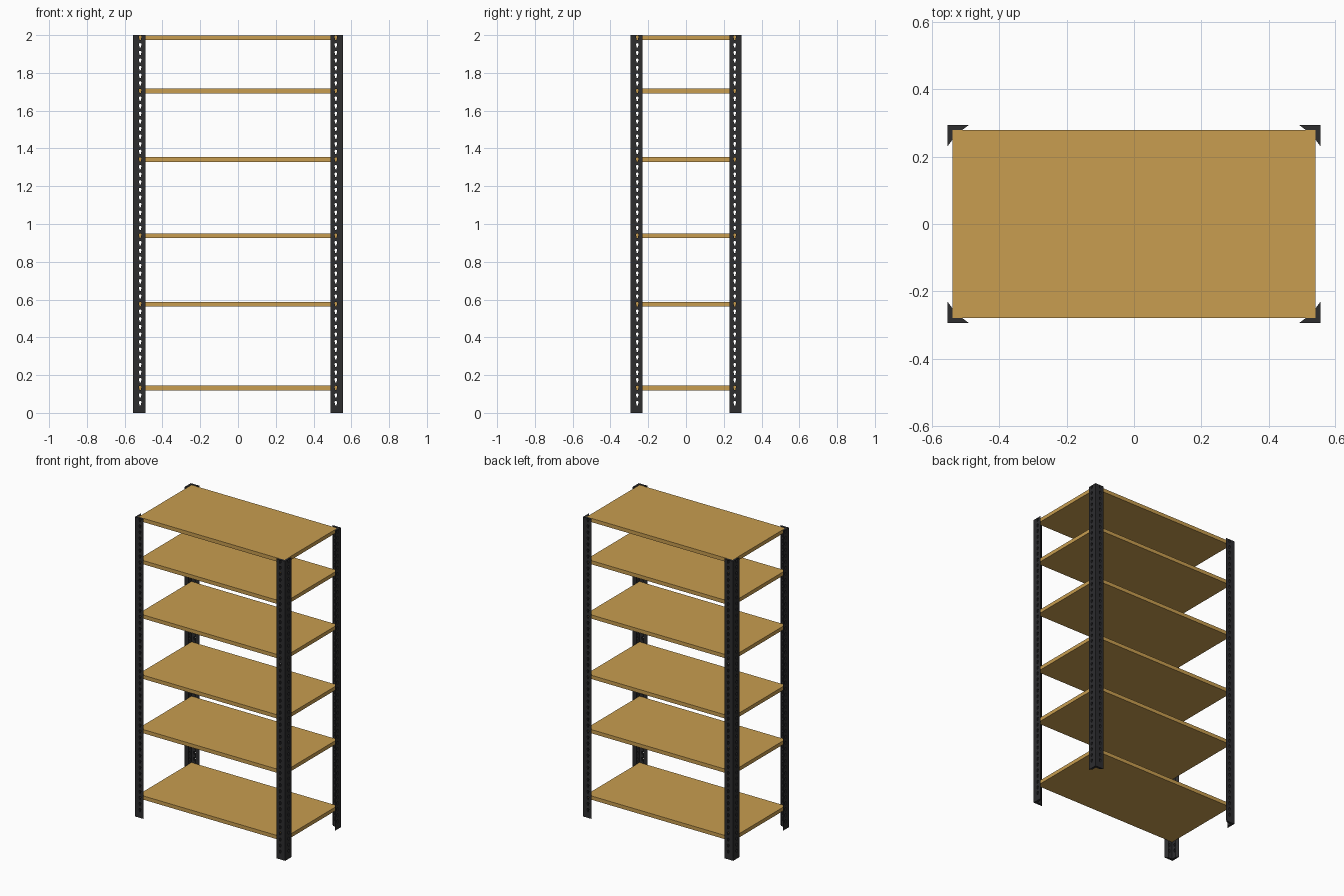
import bpy, bmesh
from math import cos, sin, pi

if "Cube" in bpy.data.objects:
    bpy.data.objects.remove(bpy.data.objects["Cube"])

HX, HY, H = 0.555, 0.295, 2.0      # outer half sizes and height
WALL, LEG, BEVEL = 0.015, 0.065, 0.02
PITCH, Z0 = 0.0403, 0.132          # hole spacing, lowest shelf centre


def material(name, rgb):
    m = bpy.data.materials.new(name)
    m.diffuse_color = (*rgb, 1)
    m.use_nodes = True
    m.node_tree.nodes["Principled BSDF"].inputs["Base Color"].default_value = m.diffuse_color
    return m


steel = material("dark_steel", (0.026, 0.026, 0.028))
wood = material("wood_board", (0.58, 0.34, 0.08))


def prism(bm, points, offset):
    """Closed prism from a loop of 3D points swept by an offset."""
    a = [bm.verts.new(p) for p in points]
    b = [bm.verts.new([c + o for c, o in zip(p, offset)]) for p in points]
    bm.faces.new(a)
    bm.faces.new(b[::-1])
    for i in range(len(a)):
        j = (i + 1) % len(a)
        bm.faces.new((a[j], a[i], b[i], b[j]))


def finish(bm, name, mat=None):
    bmesh.ops.recalc_face_normals(bm, faces=bm.faces)
    me = bpy.data.meshes.new(name)
    bm.to_mesh(me)
    bm.free()
    ob = bpy.data.objects.new(name, me)
    bpy.context.collection.objects.link(ob)
    if mat:
        me.materials.append(mat)
    return ob


# Corner posts: L profile with bevelled leg ends, mirrored to four corners
x0, y0 = -HX, -HY
profile = [(x0, y0), (x0 + LEG, y0), (x0 + LEG - BEVEL, y0 + WALL),
           (x0 + WALL, y0 + WALL), (x0 + WALL, y0 + LEG - BEVEL), (x0, y0 + LEG)]
bm = bmesh.new()
prism(bm, [(x, y, 0) for x, y in profile], (0, 0, H))
posts = finish(bm, "corner_posts", steel)

# Teardrop bolt holes: round top tapering to a narrow foot
drop = [(0.007 * cos(pi * i / 6), 0.005 + 0.007 * sin(pi * i / 6)) for i in range(7)]
drop += [(-0.003, -0.011), (0.003, -0.011)]
bm = bmesh.new()
for k in range(-2, 47):
    z = Z0 + k * PITCH
    prism(bm, [(x0 + 0.037 + u, y0 - 0.005, z + v) for u, v in drop], (0, WALL + 0.008, 0))
    prism(bm, [(x0 - 0.005, y0 + 0.037 + u, z + v) for u, v in drop], (WALL + 0.008, 0, 0))
# extend cutters fully through the wall
for v in bm.verts:
    if abs(v.co.y - (y0 + WALL + 0.003)) < 1e-5:
        v.co.y += 0.003
    if abs(v.co.x - (x0 + WALL + 0.003)) < 1e-5:
        v.co.x += 0.003
cutter = finish(bm, "hole_cutter")
cutter.hide_render = True

cut = posts.modifiers.new("holes", 'BOOLEAN')
cut.operation = 'DIFFERENCE'
cut.solver = 'EXACT'
cut.object = cutter
mirror = posts.modifiers.new("four_corners", 'MIRROR')
mirror.use_axis = (True, True, False)
mirror.use_mirror_merge = False
bpy.context.view_layer.objects.active = posts
for name in ("holes", "four_corners"):
    bpy.ops.object.modifier_apply(modifier=name)
bpy.data.objects.remove(cutter)

# Shelf boards, each centred on a bolt hole
for n, k in enumerate((0, 11, 20, 30, 39, 46), 1):
    bm = bmesh.new()
    sx, sy, t = HX - WALL - 0.0005, HY - WALL - 0.0005, 0.025
    z = Z0 + k * PITCH - t / 2
    prism(bm, [(-sx, -sy, z), (sx, -sy, z), (sx, sy, z), (-sx, sy, z)], (0, 0, t))
    finish(bm, f"shelf_{n}", wood)
